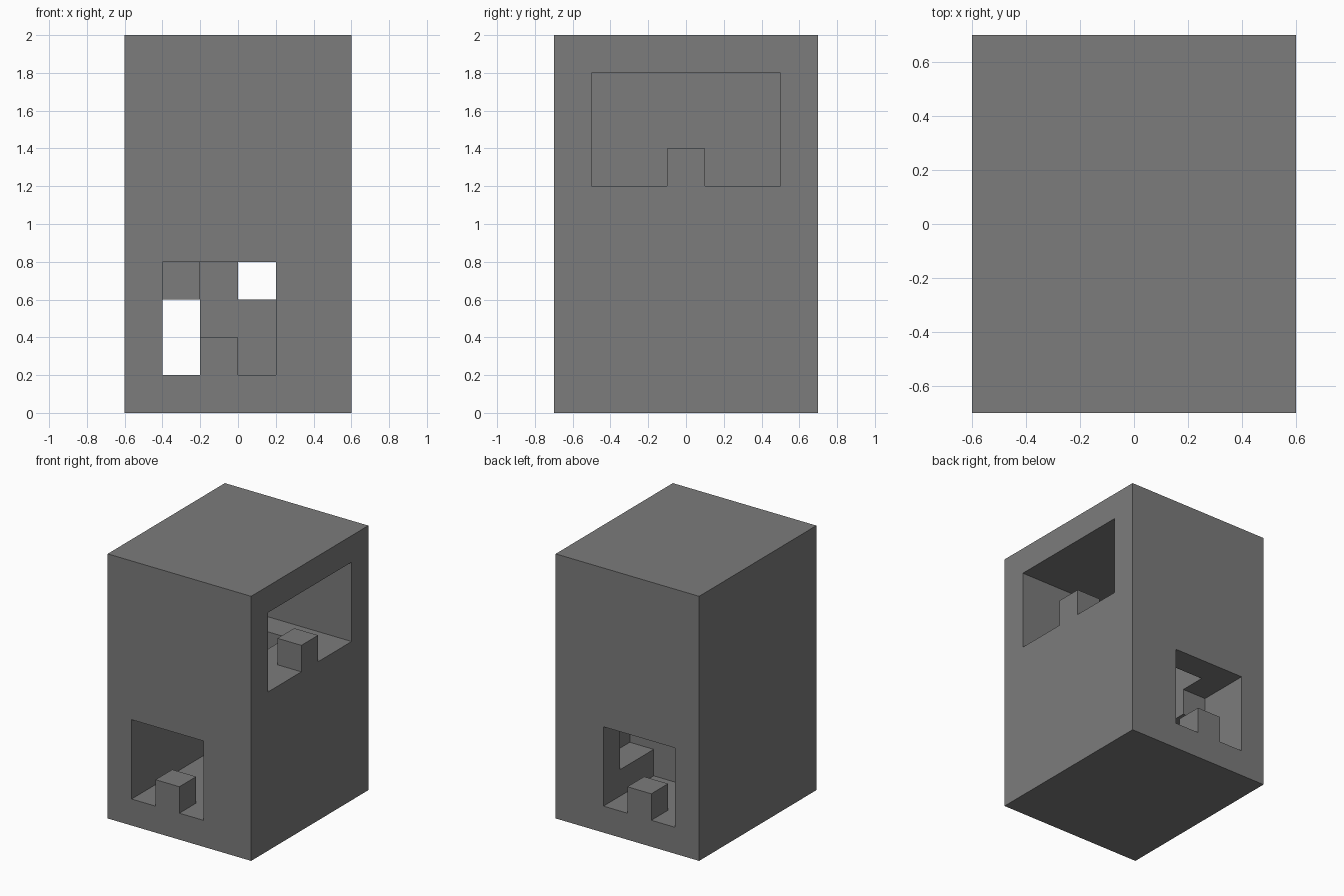
import bpy
import bmesh
from mathutils import Vector

old = bpy.data.objects.get("Cube")
if old:
    bpy.data.objects.remove(old, do_unlink=True)

CELL = 0.2
SIZE = (6, 7, 10)          # block size in cells
ORIGIN = Vector((-0.6, -0.7, 0.0))

grey = bpy.data.materials.new("mid_grey")
grey.use_nodes = True
grey.diffuse_color = (0.2, 0.2, 0.2, 1)
grey.node_tree.nodes["Principled BSDF"].inputs["Base Color"].default_value = (0.2, 0.2, 0.2, 1)


def box(x, y, z):
    """Cells in inclusive ranges along each axis."""
    return {(i, j, k)
            for i in range(x[0], x[1] + 1)
            for j in range(y[0], y[1] + 1)
            for k in range(z[0], z[1] + 1)}


solid = box((0, 5), (0, 6), (0, 9))

# Lower tunnel, running front to back
solid -= box((1, 3), (0, 6), (1, 3))
# Upper chamber, open on one side
solid -= box((1, 5), (1, 5), (6, 8))
# Stepped shaft joining the two
solid -= box((2, 4), (1, 5), (4, 4))
solid -= box((2, 3), (2, 4), (5, 5))
# Side pockets beside the tunnel
for y in ((1, 2), (4, 5)):
    solid -= box((4, 4), y, (2, 4))

# Tabs in the three openings
solid |= box((2, 2), (0, 0), (1, 1))
solid |= box((2, 2), (6, 6), (1, 1))
solid |= box((5, 5), (3, 3), (6, 6))
# Baffle across the tunnel and its overhanging bar
solid |= box((2, 3), (3, 3), (1, 2))
solid |= box((2, 2), (3, 3), (3, 3))
solid |= box((1, 1), (2, 4), (3, 3))

# Skin the solid cells with outward faces
bm = bmesh.new()
corners = {}


def corner(p):
    key = tuple(round(c) for c in p)
    if key not in corners:
        corners[key] = bm.verts.new(ORIGIN + Vector(key) * CELL)
    return corners[key]


for cell in sorted(solid):
    for axis in range(3):
        for side in (0, 1):
            step = [0, 0, 0]
            step[axis] = 2 * side - 1
            if tuple(a + b for a, b in zip(cell, step)) in solid:
                continue
            u, v = Vector((0, 0, 0)), Vector((0, 0, 0))
            u[(axis + 1) % 3] = 1
            v[(axis + 2) % 3] = 1
            base = Vector(cell)
            base[axis] += side
            loop = [base, base + u, base + u + v, base + v]
            if side == 0:
                loop.reverse()
            bm.faces.new([corner(p) for p in loop])

mesh = bpy.data.meshes.new("hollow_block")
bm.to_mesh(mesh)
bm.free()
mesh.materials.append(grey)
block = bpy.data.objects.new("hollow_block", mesh)
bpy.context.collection.objects.link(block)
